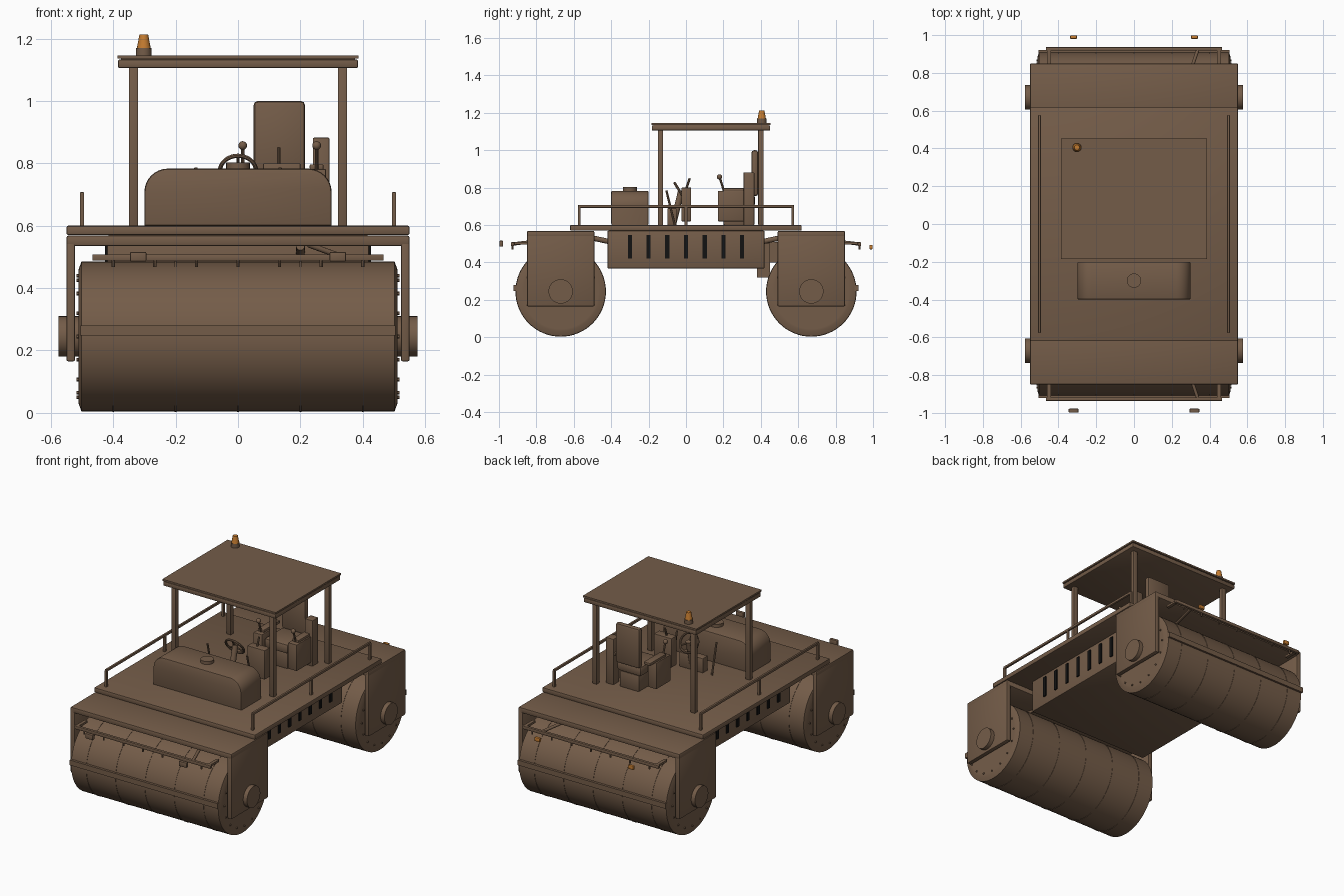
import bpy, bmesh, math
from mathutils import Vector

if "Cube" in bpy.data.objects:
    bpy.data.objects.remove(bpy.data.objects["Cube"])


def material(name, rgb):
    m = bpy.data.materials.new(name)
    m.diffuse_color = (*rgb, 1)
    m.use_nodes = True
    m.node_tree.nodes["Principled BSDF"].inputs["Base Color"].default_value = m.diffuse_color
    return m


BROWN = material("brown_paint", (0.175, 0.108, 0.066))
BLACK = material("black_vent", (0.006, 0.006, 0.006))
ORANGE = material("amber_lens", (0.55, 0.2, 0.03))


def finish(name, bm, mat, smooth=False):
    bmesh.ops.recalc_face_normals(bm, faces=bm.faces)
    me = bpy.data.meshes.new(name)
    bm.to_mesh(me)
    bm.free()
    me.materials.append(mat)
    ob = bpy.data.objects.new(name, me)
    bpy.context.collection.objects.link(ob)
    if smooth:
        bpy.context.view_layer.objects.active = ob
        bpy.ops.object.select_all(action='DESELECT')
        ob.select_set(True)
        bpy.ops.object.shade_smooth_by_angle(angle=math.radians(35))
    return ob


def box(name, x, y, z, mat=BROWN, bevel=0.0):
    """Box from (min, max) ranges, with optional rounded edges."""
    bm = bmesh.new()
    bmesh.ops.create_cube(bm, size=1)
    for v in bm.verts:
        v.co = [r[0] if c < 0 else r[1] for c, r in zip(v.co, (x, y, z))]
    if bevel:
        bmesh.ops.bevel(bm, geom=bm.edges[:], offset=bevel, segments=2,
                        profile=0.5, affect='EDGES')
    return finish(name, bm, mat, bool(bevel))


def rod(name, a, b, r1, r2=None, mat=BROWN, sides=16):
    """Round bar or cone between two points."""
    a, b = Vector(a), Vector(b)
    bm = bmesh.new()
    bmesh.ops.create_cone(bm, cap_ends=True, segments=sides, radius1=r1,
                          radius2=r1 if r2 is None else r2, depth=(b - a).length)
    q = (b - a).to_track_quat('Z', 'Y')
    for v in bm.verts:
        v.co = q @ v.co + (a + b) / 2
    return finish(name, bm, mat, True)


def ball(name, c, r):
    bm = bmesh.new()
    bmesh.ops.create_uvsphere(bm, u_segments=16, v_segments=10, radius=r)
    bmesh.ops.translate(bm, verts=bm.verts, vec=c)
    return finish(name, bm, BROWN, True)


def lathe_x(name, profile, y, z, sides=64):
    """Revolve (x, radius) points about an axis parallel to x."""
    bm = bmesh.new()
    rings = []
    for x, r in profile:
        rings.append([bm.verts.new((x, y + r * math.cos(t), z + r * math.sin(t)))
                      for t in (2 * math.pi * i / sides for i in range(sides))])
    for p, q in zip(rings, rings[1:]):
        for i in range(sides):
            j = (i + 1) % sides
            bm.faces.new((p[i], p[j], q[j], q[i]))
    bm.faces.new(rings[0])
    bm.faces.new(rings[-1])
    return finish(name, bm, BROWN, True)


def span(a, b, s):
    """Range mirrored to the side given by s."""
    return tuple(sorted((s * a, s * b)))


def torus(name, centre, axis, major, minor, n=32, m=8):
    q = Vector(axis).to_track_quat('Z', 'Y')
    bm = bmesh.new()
    g = []
    for i in range(n):
        t = 2 * math.pi * i / n
        row = []
        for k in range(m):
            p = 2 * math.pi * k / m
            r = major + minor * math.cos(p)
            row.append(bm.verts.new(q @ Vector((r * math.cos(t), r * math.sin(t), minor * math.sin(p))) + Vector(centre)))
        g.append(row)
    for i in range(n):
        for k in range(m):
            i2, k2 = (i + 1) % n, (k + 1) % m
            bm.faces.new((g[i][k], g[i2][k], g[i2][k2], g[i][k2]))
    return finish(name, bm, BROWN, True)


# Rolling ends: drum, yoke, scraper, spray bar and lamps at both ends
DY, DZ = 0.67, 0.245
for s, end in ((-1, "front"), (1, "rear")):
    y = s * DY
    lathe_x(end + "_drum", [(-0.512, 0.2), (-0.512, 0.212), (-0.502, 0.24),
                            (0.502, 0.24), (0.512, 0.212), (0.512, 0.2)], y, DZ)
    for x in (-0.4, -0.2, 0, 0.2, 0.4):
        lathe_x(end + "_drum_seam", [(x - 0.003, 0.242), (x + 0.003, 0.242)], y, DZ)
    box(end + "_yoke_top", (-0.55, 0.55), span(0.49, 0.85, s), (0.535, 0.568), bevel=0.006)
    for k in (-1, 1):
        box(end + "_yoke_side", span(0.522, 0.55, k), span(0.49, 0.85, s), (0.165, 0.56), bevel=0.006)
        rod(end + "_hub", (k * 0.505, y, DZ), (k * 0.576, y, DZ), 0.065, sides=32)
        for i in range(16):
            t = 2 * math.pi * i / 16
            by, bz = y + 0.195 * math.cos(t), DZ + 0.195 * math.sin(t)
            rod(end + "_drum_bolt", (k * 0.51, by, bz), (k * 0.517, by, bz), 0.006, sides=6)
        # spray bar bracket
        box(end + "_bar_bracket", span(0.44, 0.46, k), span(0.84, 0.93, s), (0.495, 0.508))
    box(end + "_scraper", (-0.505, 0.505), span(0.9, 0.922, s), (0.248, 0.28))
    box(end + "_spray_bar", (-0.467, 0.467), span(0.918, 0.936, s), (0.488, 0.508), bevel=0.003)
    for x in (-0.4, -0.267, -0.133, 0, 0.133, 0.267, 0.4):
        rod(end + "_nozzle", (x, s * 0.927, 0.49), (x, s * 0.927, 0.468), 0.005, sides=8)
    rod(end + "_hose", (0.34, s * 0.93, 0.498), (0.23, s * 0.6, 0.538), 0.009)
    for x in (-0.32, 0.32):
        if s < 0:
            box("front_lamp", (x - 0.026, x + 0.026), (-0.998, -0.978), (0.485, 0.516), bevel=0.004)
        else:
            box("rear_lamp", (x - 0.018, x + 0.018), (0.98, 0.998), (0.47, 0.494), ORANGE, 0.004)
    # steering link between chassis and yoke
    rod(end + "_steer_link", (0.2, s * 0.38, 0.505), (0.2, s * 0.52, 0.535), 0.014)

# Chassis, deck and side vents
box("chassis", (-0.42, 0.42), (-0.42, 0.42), (0.368, 0.57), bevel=0.006)
box("deck", (-0.55, 0.55), (-0.62, 0.618), (0.57, 0.6), bevel=0.006)
box("rear_coupling", (-0.12, 0.12), (0.38, 0.45), (0.32, 0.5))
box("rear_coupling_pin", (-0.08, 0.08), (0.42, 0.5), (0.4, 0.51))
for k in (-1, 1):
    for i in range(7):
        vy = -0.3 + 0.1 * i
        box("side_vent", span(0.418, 0.427, k), (vy - 0.011, vy + 0.011), (0.42, 0.548), BLACK)
    # Handrails
    for py in (-0.57, 0, 0.57):
        box("rail_post", span(0.494, 0.506, k), (py - 0.007, py + 0.007), (0.6, 0.7))
    box("handrail", span(0.493, 0.507, k), (-0.577, 0.577), (0.692, 0.708), bevel=0.004)
    # Canopy posts
    for py in (-0.137, 0.4):
        box("canopy_post", span(0.32, 0.35, k), (py - 0.014, py + 0.014), (0.6, 1.11), bevel=0.003)

# Hood tank with rounded shoulders
bm = bmesh.new()
R = 0.075
pts = [(-0.3, 0.6), (0.3, 0.6)]
for cx, a0 in ((0.3 - R, 0), (-0.3 + R, 90)):
    for i in range(9):
        t = math.radians(a0 + 90 * i / 8)
        pts.append((cx + R * math.cos(t), 0.783 - R + R * math.sin(t)))
f = bm.faces.new([bm.verts.new((x, -0.4, z)) for x, z in pts])
ext = bmesh.ops.extrude_face_region(bm, geom=[f])
bmesh.ops.translate(bm, verts=[v for v in ext["geom"] if isinstance(v, bmesh.types.BMVert)], vec=(0, 0.2, 0))
caps = [e for e in bm.edges if abs(e.verts[0].co.y - e.verts[1].co.y) < 1e-5]
bmesh.ops.bevel(bm, geom=caps, offset=0.008, segments=2, profile=0.5, affect='EDGES')
finish("hood_tank", bm, BROWN, True)
rod("tank_cap", (0, -0.3, 0.775), (0, -0.3, 0.802), 0.038, sides=24)

# Canopy roof and beacon
box("roof_frame", (-0.385, 0.385), (-0.183, 0.45), (1.105, 1.133), bevel=0.006)
box("roof_panel", (-0.387, 0.387), (-0.185, 0.452), (1.136, 1.146))
box("roof_core", (-0.375, 0.375), (-0.175, 0.44), (1.13, 1.14))
rod("beacon_base", (-0.302, 0.405, 1.145), (-0.302, 0.405, 1.17), 0.025)
rod("beacon_lens", (-0.302, 0.405, 1.17), (-0.302, 0.405, 1.213), 0.022, 0.014, ORANGE)

# Seat with consoles and levers either side
box("seat_base", (0.07, 0.2), (0.2, 0.36), (0.6, 0.7), bevel=0.005)
box("seat_cushion", (0.05, 0.215), (0.18, 0.37), (0.7, 0.76), bevel=0.015)
box("seat_back", (0.05, 0.215), (0.35, 0.386), (0.755, 1.0), bevel=0.014)
for x in (0.015, 0.252):
    box("side_console", (x - 0.03, x + 0.03), (0.17, 0.31), (0.62, 0.782), bevel=0.004)
    box("armrest", (x - 0.022, x + 0.022), (0.2, 0.36), (0.78, 0.797), bevel=0.004)
    rod("lever", (x, 0.205, 0.775), (x, 0.18, 0.855), 0.006, sides=10)
    ball("lever_knob", (x, 0.179, 0.857), 0.014)
box("rear_column", (0.24, 0.293), (0.308, 0.365), (0.6, 0.882), bevel=0.003)

# Steering column, wheel, dash and pedals
rod("steering_column", (0, -0.07, 0.6), (0, -0.025, 0.785), 0.017)
axis = Vector((0, 0.8, 0.5)).normalized()
wc = Vector((0, -0.03, 0.775))
torus("steering_wheel", wc, axis, 0.058, 0.007)
for a in (90, 210, 330):
    t = math.radians(a)
    d = axis.to_track_quat('Z', 'Y') @ Vector((math.cos(t), math.sin(t), 0))
    rod("wheel_spoke", wc, wc + d * 0.058, 0.005, sides=8)
box("dash_box", (0.08, 0.2), (-0.025, 0.028), (0.62, 0.8), bevel=0.004)
rod("dash_lever", (0.13, 0.0, 0.79), (0.13, 0.02, 0.85), 0.006, sides=10)
box("pedal_stand", (-0.08, 0.08), (-0.1, -0.05), (0.6, 0.69), bevel=0.004)
for x in (-0.135, 0.135):
    rod("control_lever", (x, -0.06, 0.6), (x, -0.105, 0.785), 0.006, sides=10)
